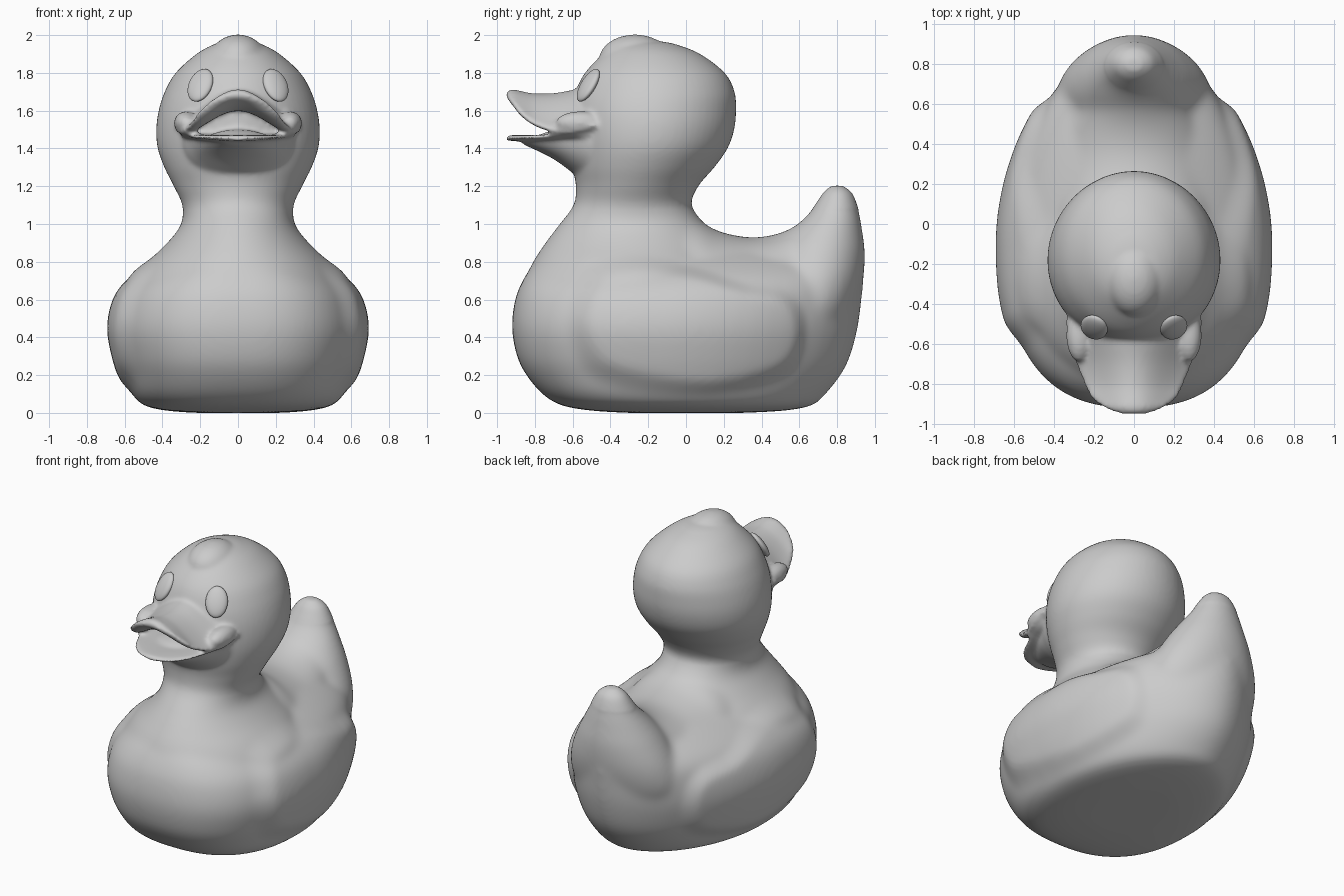
import bpy, bmesh, math
from mathutils import Vector, Matrix
from mathutils.geometry import intersect_point_line

if "Cube" in bpy.data.objects:
    bpy.data.objects.remove(bpy.data.objects["Cube"])

grey = bpy.data.materials.new("matte_grey")
grey.use_nodes = True
COLOUR = (0.6, 0.6, 0.6, 1)
grey.diffuse_color = COLOUR
grey.node_tree.nodes["Principled BSDF"].inputs["Base Color"].default_value = COLOUR


def spline(stations, steps=5):
    """Smooth curve through a list of station tuples."""
    out = []
    for i in range(len(stations) - 1):
        a, b, c, d = (Vector(stations[min(max(i + k, 0), len(stations) - 1)]) for k in (-1, 0, 1, 2))
        for s in range(steps):
            t = s / steps
            out.append(b + (c - a) * t / 2 + (a * 2 - b * 5 + c * 4 - d) * t * t / 2
                       + (b * 3 - a - c * 3 + d) * t ** 3 / 2)
    return out + [Vector(stations[-1])]


def loft(bm, stations, ring, sides=64):
    """Skin rings through the stations and close both ends."""
    rings = []
    for s in spline(stations):
        rings.append([bm.verts.new(ring(s, math.tau * k / sides)) for k in range(sides)])
    faces = [bm.faces.new(rings[0]), bm.faces.new(rings[-1])]
    for p, q in zip(rings, rings[1:]):
        for k in range(sides):
            n = (k + 1) % sides
            faces.append(bm.faces.new((p[k], p[n], q[n], q[k])))
    bmesh.ops.recalc_face_normals(bm, faces=faces)


def level_ring(s, t):
    """Horizontal oval: height, front y, back y, half width."""
    z, front, back, half = s
    return (half * math.sin(t), (front + back) / 2 + (back - front) / 2 * math.cos(t), z)


def hull_ring(s, t):
    """Horizontal egg, blunt in front and tapered behind."""
    z, front, back, half = s
    u, v = math.cos(t), math.sin(t)
    middle = front + .45 * (back - front)
    power = 2 / (2.5 if u < 0 else 1.85)
    reach = front - middle if u < 0 else back - middle
    return (math.copysign(half * abs(v) ** power, v), middle + reach * abs(u) ** power, z)


def arch_ring(s, t):
    """Upright section: y, half width, mid height, edge drop, rise, depth."""
    y, half, mid, drop, rise, depth = s
    u = math.cos(t)
    arch = drop * u * u * (1.8 - 0.8 * u * u)
    return (half * u, y, mid - arch + math.sin(t) * (rise if math.sin(t) > 0 else depth))


def ball(bm, centre, radii):
    bmesh.ops.create_uvsphere(bm, u_segments=32, v_segments=20, radius=1,
                              matrix=Matrix.Translation(centre) @ Matrix.Diagonal((*radii, 1)))


bm = bmesh.new()
# Rounded hull
loft(bm, [(0, -.3, .3, .22), (.012, -.5, .52, .38), (.04, -.66, .67, .5), (.1, -.76, .74, .56),
          (.2, -.845, .82, .595), (.3, -.895, .87, .625), (.45, -.922, .91, .65), (.6, -.905, .93, .62),
          (.7, -.865, .935, .55), (.78, -.815, .87, .44), (.86, -.77, .7, .3)], hull_ring)
# Sway back between neck and tail
loft(bm, [(-.1, .46, .5, 0, .54, .3), (.05, .47, .5, 0, .52, .3), (.18, .47, .5, 0, .46, .3),
          (.33, .45, .5, 0, .43, .3), (.45, .42, .5, 0, .44, .3), (.55, .37, .5, 0, .475, .3),
          (.65, .29, .5, 0, .54, .3), (.72, .2, .5, 0, .62, .3)], arch_ring)
# Chest, neck and head
loft(bm, [(.6, -.86, .3, .54), (.7, -.85, .3, .54), (.8, -.81, .27, .475), (.9, -.745, .2, .375),
          (1, -.67, .1, .3), (1.1, -.595, .03, .295), (1.2, -.583, .065, .34), (1.3, -.6, .15, .39),
          (1.4, -.61, .22, .425), (1.5, -.615, .255, .433), (1.6, -.61, .265, .42),
          (1.7, -.585, .257, .388), (1.8, -.535, .205, .33), (1.9, -.44, .075, .22),
          (1.95, -.37, -.05, .13), (1.965, -.3, -.12, .07)], level_ring)
# Upturned tail
loft(bm, [(.4, .3, .84, .36), (.55, .35, .9, .39), (.7, .4, .938, .36), (.85, .46, .948, .29),
          (.95, .54, .936, .23), (1.05, .645, .92, .165), (1.12, .695, .9, .125),
          (1.17, .73, .875, .09), (1.203, .77, .83, .04)], level_ring)
# Forehead tuft
ball(bm, (0, -.27, 1.87), (.15, .19, .133))
# Upper bill
loft(bm, [(-.38, .33, 1.68, .15, .05, .08), (-.5, .34, 1.68, .16, .05, .07),
          (-.6, .325, 1.66, .17, .05, .05), (-.7, .29, 1.645, .15, .048, .045),
          (-.8, .25, 1.645, .115, .046, .045), (-.87, .215, 1.66, .08, .043, .04),
          (-.92, .15, 1.68, .04, .034, .032), (-.95, .07, 1.685, .01, .015, .015)], arch_ring)
# Rolled corners of the upper bill
for side in (-1, 1):
    ball(bm, (side * .275, -.56, 1.535), (.064, .13, .062))
# Lower bill
loft(bm, [(-.4, .3, 1.46, -.015, .03, .05), (-.55, .3, 1.455, -.015, .02, .04),
          (-.65, .28, 1.455, -.015, .016, .03), (-.75, .25, 1.455, -.01, .015, .025),
          (-.84, .205, 1.457, -.005, .014, .022), (-.91, .14, 1.457, 0, .014, .018),
          (-.95, .06, 1.455, 0, .012, .012)], arch_ring)
# Chin under the lower bill
loft(bm, [(-.4, .33, 1.45, 0, .01, .3), (-.52, .29, 1.45, 0, .01, .24), (-.6, .25, 1.45, 0, .01, .18),
          (-.68, .21, 1.45, 0, .01, .12), (-.76, .16, 1.45, 0, .01, .075),
          (-.86, .09, 1.45, 0, .01, .03)], arch_ring)
# Tongue
ball(bm, (0, -.64, 1.455), (.15, .14, .045))

mesh = bpy.data.meshes.new("body")
bm.to_mesh(mesh)
bm.free()
body = bpy.data.objects.new("body", mesh)
bpy.context.collection.objects.link(body)

# Fuse the parts into one soft skin
fuse = body.modifiers.new("fuse", "REMESH")
fuse.mode = "VOXEL"
fuse.voxel_size = 0.013
soften = body.modifiers.new("soften", "SMOOTH")
soften.factor = 0.5
soften.iterations = 7
skin = bpy.data.meshes.new_from_object(body.evaluated_get(bpy.context.evaluated_depsgraph_get()))
body.modifiers.clear()
body.data = skin

# Raised folded wings on both flanks
wing = [Vector(p) for p in spline(
    [(-.64, .5), (-.6, .3), (-.48, .15), (-.2, .09), (.15, .09), (.42, .14), (.59, .24), (.64, .42),
     (.61, .57), (.5, .655), (.33, .68), (.12, .75), (-.1, .82), (-.3, .84), (-.54, .78), (-.64, .5)], 2)]


def inside_depth(p):
    """Distance inside the wing outline, or zero outside it."""
    inside, near = False, 9
    for a, b in zip(wing, wing[1:]):
        if (a.y > p.y) != (b.y > p.y) and p.x < a.x + (b.x - a.x) * (p.y - a.y) / (b.y - a.y):
            inside = not inside
        foot, t = intersect_point_line(p, a, b)
        near = min(near, (p - a.lerp(b, min(max(t, 0), 1))).length)
    return near if inside else 0


bm = bmesh.new()
bm.from_mesh(skin)
for v in bm.verts:
    x, y, z = v.co
    if abs(x) > .25 and .08 < z < .86 and -.66 < y < .66:
        edge = .06 + .14 * min(max(.1 - y, 0), 1) + .12 * min(max(.4 - z, 0), 1)
        k = min(inside_depth(Vector((y, z))) / edge, 1)
        v.co.x += math.copysign(.045, x) * k * k * (3 - 2 * k)

# Melt the joints of everything below the neck
lower = [v for v in bm.verts if v.co.z < 1.08]
for step in range(24):
    bmesh.ops.smooth_vert(bm, verts=lower, factor=0.5, use_axis_x=True, use_axis_y=True, use_axis_z=True)
bm.to_mesh(skin)
bm.free()
skin.materials.clear()
skin.materials.append(grey)
skin.shade_smooth()

# Oval eyes seated on the face
for side, name in ((1, "left_eye"), (-1, "right_eye")):
    hit, spot, normal, index = body.closest_point_on_mesh((side * .215, -.54, 1.745))
    normal = Vector((side * .38, -.72, .5)).normalized()
    turn = normal.to_track_quat("Z", "Y").to_matrix().to_4x4()
    bm = bmesh.new()
    ball(bm, (0, 0, 0), (.07, .1, .03))
    bm.transform(Matrix.Translation(spot + normal * .008) @ turn)
    eye_mesh = bpy.data.meshes.new(name)
    bm.to_mesh(eye_mesh)
    bm.free()
    eye_mesh.materials.append(grey)
    eye_mesh.shade_smooth()
    bpy.context.collection.objects.link(bpy.data.objects.new(name, eye_mesh))
